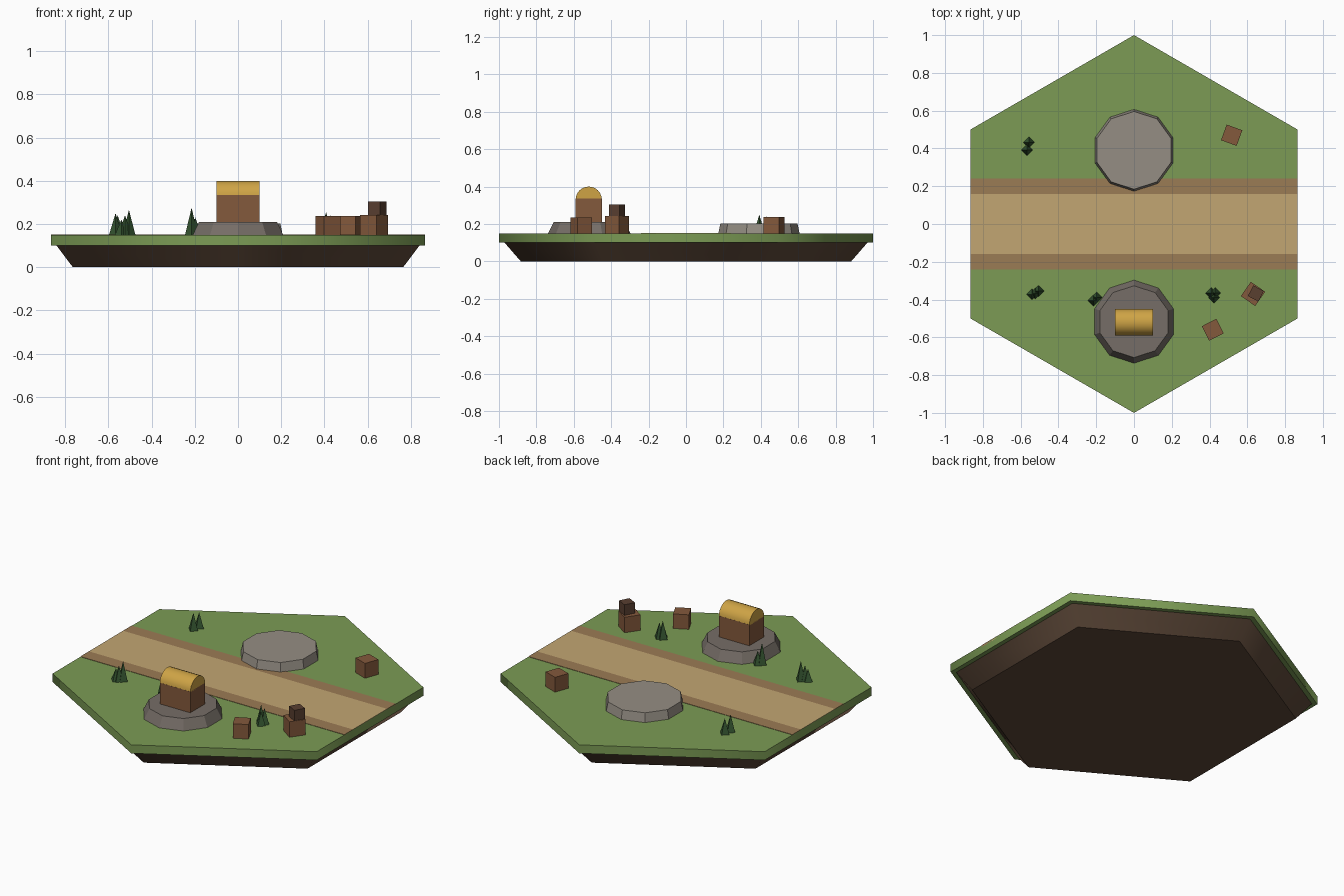
import bpy, bmesh, math
from mathutils import Matrix, Vector

if "Cube" in bpy.data.objects:
    bpy.data.objects.remove(bpy.data.objects["Cube"])


def material(name, rgb):
    m = bpy.data.materials.new(name)
    m.diffuse_color = (*rgb, 1)
    m.use_nodes = True
    m.node_tree.nodes["Principled BSDF"].inputs["Base Color"].default_value = m.diffuse_color
    return m


GRASS = material("grass", (0.20, 0.33, 0.09))
DIRT = material("dirt", (0.11, 0.065, 0.04))
ROAD = material("road", (0.54, 0.38, 0.17))
BANK = material("bank", (0.33, 0.20, 0.09))
STONE = material("stone", (0.30, 0.27, 0.23))
DARK_STONE = material("dark stone", (0.18, 0.155, 0.135))
WOOD = material("wood", (0.23, 0.10, 0.045))
DARK_WOOD = material("dark wood", (0.10, 0.05, 0.03))
GOLD = material("gold", (0.62, 0.37, 0.06))
PINE = material("pine", (0.035, 0.09, 0.03))


def finish(name, bm, mat):
    mesh = bpy.data.meshes.new(name)
    bm.normal_update()
    bm.to_mesh(mesh)
    bm.free()
    ob = bpy.data.objects.new(name, mesh)
    mesh.materials.append(mat)
    bpy.context.collection.objects.link(ob)
    return ob


def prism(name, n, r0, r1, z0, z1, mat, x=0, y=0, smooth=False):
    """Tapered n-gon with a corner on the y axis; r1 = 0 makes a cone."""
    bm = bmesh.new()
    place = Matrix.Translation((x, y, (z0 + z1) / 2)) @ Matrix.Rotation(
        math.pi / 2 if n % 4 else 0, 4, 'Z')
    bmesh.ops.create_cone(bm, cap_ends=True, segments=n, radius1=r0,
                          radius2=r1, depth=z1 - z0)
    # turn so that the first corner lies exactly on +y
    first = max(bm.verts, key=lambda v: v.co.xy.length).co
    turn = Matrix.Rotation(-math.atan2(first.y, first.x), 4, 'Z')
    bmesh.ops.transform(bm, matrix=place @ turn, verts=bm.verts)
    if smooth:
        bm.normal_update()
        for f in bm.faces:
            f.smooth = abs(f.normal.z) < 0.95
        for e in bm.edges:
            e.smooth = all(f.smooth for f in e.link_faces)
    return finish(name, bm, mat)


def box(name, size, centre, mat, angle=0):
    bm = bmesh.new()
    bmesh.ops.create_cube(bm, size=1, matrix=Matrix.Translation(centre)
                          @ Matrix.Rotation(math.radians(angle), 4, 'Z')
                          @ Matrix.Diagonal((*size, 1)))
    return finish(name, bm, mat)


# Hexagonal ground tile
prism("dirt_base", 6, 0.883, 0.97, 0, 0.10, DIRT, smooth=True)
prism("grass_top", 6, 1.0, 1.0, 0.10, 0.15, GRASS, smooth=True)

# Road with its two banks
W = math.sqrt(3)
box("road", (W, 0.32, 0.012), (0, 0, 0.146), ROAD)
for side, name in ((1, "back_bank"), (-1, "front_bank")):
    box(name, (W, 0.08, 0.012), (0, side * 0.20, 0.146), BANK)

# Stone platforms
prism("back_platform", 10, 0.217, 0.206, 0.15, 0.203, STONE, 0, 0.39)
prism("front_platform", 10, 0.22, 0.19, 0.15, 0.21, DARK_STONE, 0, -0.517)

# Chest-shaped hut: wooden body and half-round roof
box("hut_body", (0.20, 0.14, 0.125), (0, -0.52, 0.2725), WOOD)
bm = bmesh.new()
arc = [bm.verts.new((-0.1, -0.52 + 0.07 * math.cos(math.pi * i / 12),
                     0.33 + 0.07 * math.sin(math.pi * i / 12)))
       for i in range(13)]
face = bm.faces.new(arc)
ext = bmesh.ops.extrude_face_region(bm, geom=[face])
bmesh.ops.translate(bm, vec=(0.2, 0, 0), verts=[
    g for g in ext["geom"] if isinstance(g, bmesh.types.BMVert)])
bmesh.ops.recalc_face_normals(bm, faces=bm.faces)
for f in bm.faces:
    f.smooth = len(f.verts) == 4 and f.normal.z > -0.9
for e in bm.edges:
    e.smooth = e.calc_face_angle(0) < math.radians(30)
finish("hut_roof", bm, GOLD)

# Crates: x, y, base height, size, turn
crates = [(0.517, 0.47, 0.15, 0.088, -20, WOOD),
          (0.417, -0.56, 0.15, 0.086, 27, WOOD),
          (0.63, -0.37, 0.15, 0.092, -35, WOOD),
          (0.645, -0.368, 0.242, 0.063, -28, DARK_WOOD)]
for i, (x, y, z, s, a, mat) in enumerate(crates):
    box(f"crate_{i + 1}", (s, s, s), (x, y, z + s / 2), mat, a)

# Clumps of four-sided pines: x, y, height
pines = [(-0.557, 0.432, 0.09), (-0.567, 0.392, 0.10),
         (-0.54, -0.372, 0.07), (-0.505, -0.355, 0.115), (-0.523, -0.368, 0.09),
         (-0.215, -0.405, 0.125), (-0.198, -0.39, 0.08),
         (0.408, -0.366, 0.105), (0.424, -0.39, 0.08), (0.43, -0.365, 0.09)]
for i, (x, y, h) in enumerate(pines):
    prism(f"pine_{i + 1}", 4, 0.03, 0, 0.15, 0.15 + h, PINE, x, y)
